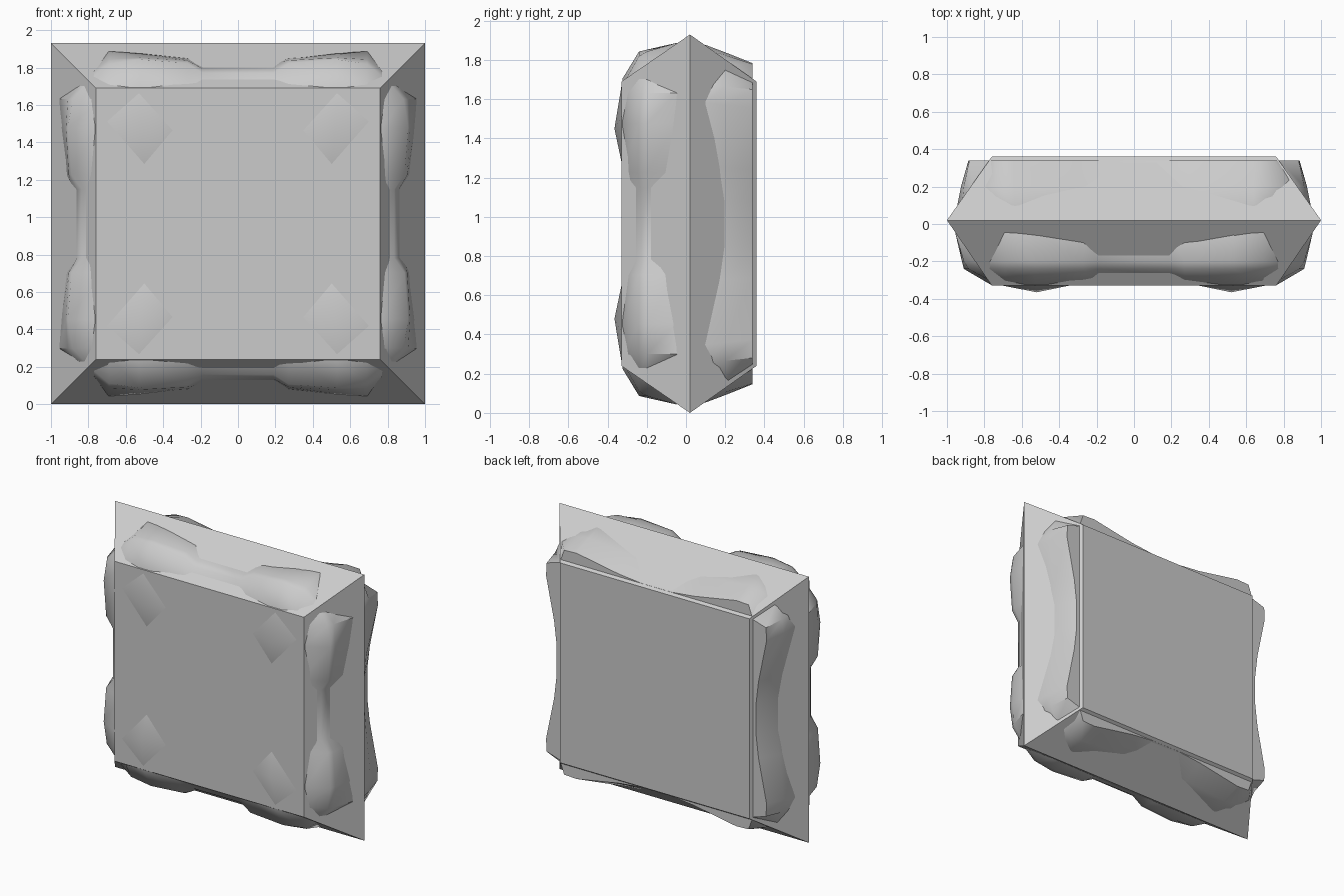
import bpy, math

if "Cube" in bpy.data.objects:
    bpy.data.objects.remove(bpy.data.objects["Cube"])

CZ = 0.965  # height of the centre


def add_mesh(name, verts, faces, smooth=False):
    me = bpy.data.meshes.new(name)
    me.from_pydata(verts, [], faces)
    ob = bpy.data.objects.new(name, me)
    bpy.context.collection.objects.link(ob)
    bpy.context.view_layer.objects.active = ob
    ob.select_set(True)
    bpy.ops.object.mode_set(mode='EDIT')
    bpy.ops.mesh.select_all(action='SELECT')
    bpy.ops.mesh.normals_make_consistent(inside=False)
    bpy.ops.object.mode_set(mode='OBJECT')
    if smooth:
        bpy.ops.object.shade_smooth_by_angle(angle=math.radians(40))
    ob.select_set(False)
    return ob


def loft(name, loops, smooth=False):
    n = len(loops[0])
    verts = [v for lp in loops for v in lp]
    faces = [(k * n + i, k * n + (i + 1) % n, (k + 1) * n + (i + 1) % n, (k + 1) * n + i)
             for k in range(len(loops) - 1) for i in range(n)]
    faces += [tuple(range(n)), tuple(range((len(loops) - 1) * n, len(loops) * n))]
    return add_mesh(name, verts, faces, smooth)


# Bevelled square block: front face, wide middle rim, back face
loft("block", [[(sx * hx, y, CZ + sz * hz) for sx, sz in ((-1, -1), (1, -1), (1, 1), (-1, 1))]
               for y, hx, hz in ((-0.33, 0.76, 0.725), (0.02, 1, 0.965), (0.36, 0.76, 0.725))])


# Lumpy core showing through the sloping sides
def lumpy_loop(y, zs, ts, ds, corner):
    half = list(zip(ts, ds))
    side = [(-t, d) for t, d in reversed(half)] + half + [(corner, corner)]
    pts = []
    for q in range(4):
        c, s = round(math.cos(q * math.pi / 2)), round(math.sin(q * math.pi / 2))
        # each side faces outward along +x before turning
        pts += [(d * c - t * s, y, CZ + zs * (d * s + t * c)) for t, d in side]
    return pts


FT = (0.19, 0.27, 0.53, 0.69)
BT = (0.12, 0.30, 0.64, 0.74)
levels = [
    (-0.325, 0.965, FT, (0.70, 0.72, 0.765, 0.73), 0.70),
    (-0.24, 0.965, FT, (0.835, 0.89, 0.91, 0.885), 0.795),
    (-0.20, 0.965, FT, (0.86, 0.905, 0.92, 0.91), 0.81),
    (-0.05, 0.965, FT, (0.89, 0.92, 0.945, 0.955), 0.83),
    (0.02, 0.95, FT, (0.88, 0.90, 0.94, 0.95), 0.83),
    (0.10, 0.965, BT, (0.89, 0.90, 0.945, 0.92), 0.85),
    (0.20, 0.945, BT, (0.875, 0.89, 0.925, 0.91), 0.86),
    (0.34, 0.925, BT, (0.80, 0.82, 0.885, 0.88), 0.775),
]
loft("lumpy_core", [lumpy_loop(*lv) for lv in levels], True)

# Four low diamond bumps on the front face
for sx in (-1, 1):
    for sz in (-1, 1):
        ring = [(0.53, 0.71), (0.34, 0.50), (0.50, 0.31), (0.71, 0.55)]
        verts = [(sx * x, -0.328, CZ + sz * z) for x, z in ring] + [(sx * 0.52, -0.365, CZ + sz * 0.485)]
        add_mesh("front_bump", verts,
                 [(i, (i + 1) % 4, 4) for i in range(4)] + [(0, 1, 2, 3)], True)
